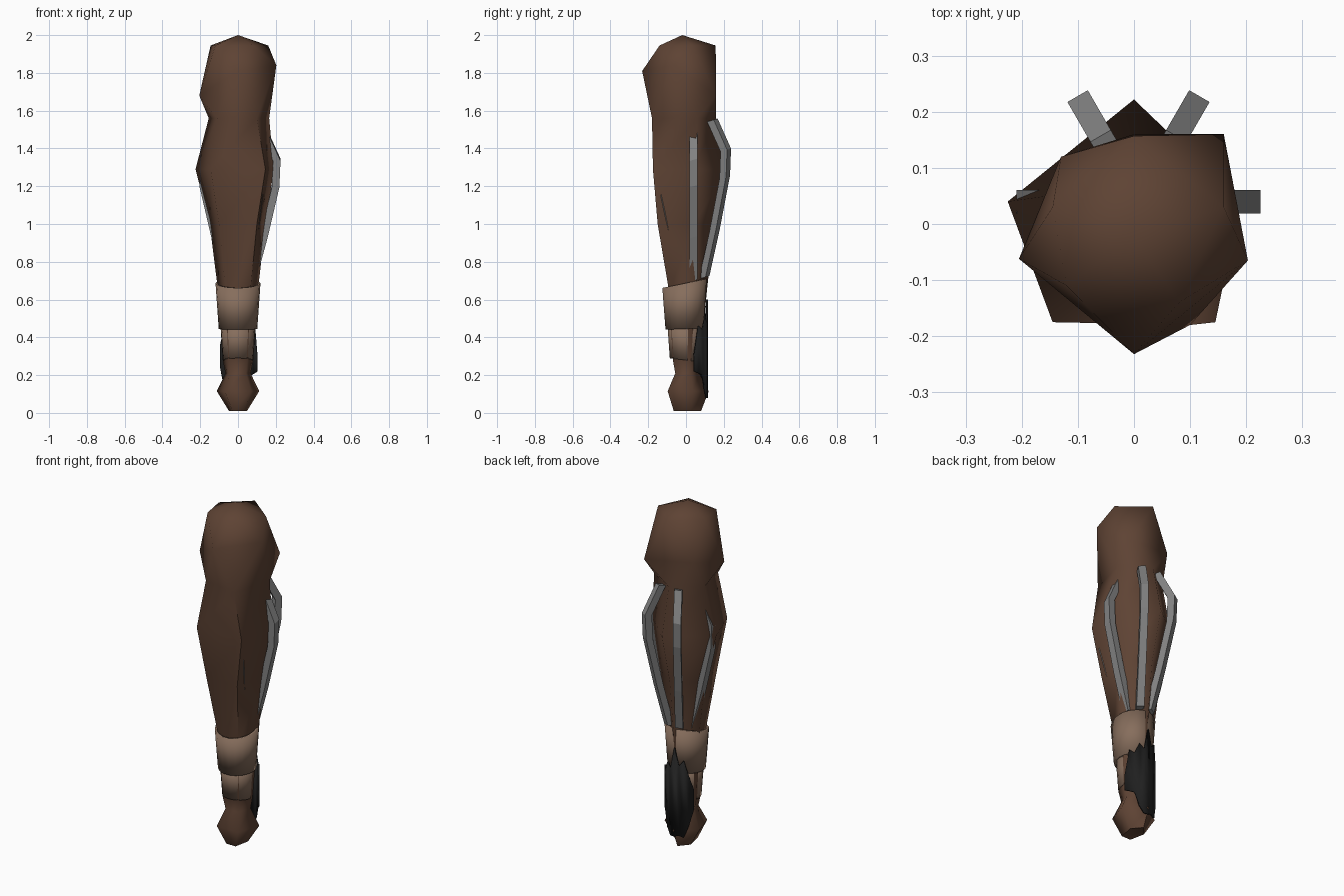
import bpy, bmesh, math
from math import sin, cos, radians

cube = bpy.data.objects.get("Cube")
if cube:
    bpy.data.objects.remove(cube, do_unlink=True)


def material(name, rgb, rough=0.8):
    mat = bpy.data.materials.new(name)
    mat.use_nodes = True
    colour = (*rgb, 1)
    mat.diffuse_color = colour
    shader = mat.node_tree.nodes["Principled BSDF"]
    shader.inputs["Base Color"].default_value = colour
    shader.inputs["Roughness"].default_value = rough
    return mat


wood = material("brown wood", (0.112, 0.056, 0.034))
leather = material("tan leather", (0.24, 0.155, 0.108))
iron = material("grey iron", (0.22, 0.22, 0.22))
black = material("black wrap", (0.014, 0.014, 0.014))


def finish(name, bm, mat, smooth=None):
    bmesh.ops.recalc_face_normals(bm, faces=bm.faces)
    mesh = bpy.data.meshes.new(name)
    bm.to_mesh(mesh)
    bm.free()
    mesh.materials.append(mat)
    obj = bpy.data.objects.new(name, mesh)
    bpy.context.collection.objects.link(obj)
    if smooth:
        bpy.ops.object.select_all(action="DESELECT")
        obj.select_set(True)
        bpy.context.view_layer.objects.active = obj
        bpy.ops.object.shade_smooth_by_angle(angle=radians(smooth))
    return obj


def bridge(bm, upper, lower, flip=False):
    """Join two equal rings with triangles, choosing the diagonal."""
    count = len(upper)
    for i in range(count):
        j = (i + 1) % count
        a, b, c, d = upper[i], upper[j], lower[j], lower[i]
        tris = [(a, c, d), (a, b, c)] if flip else [(a, b, d), (b, c, d)]
        for tri in tris:
            bm.faces.new(tri)


def pentagon(z, rx, ry, cy=0.0):
    angles = [radians(18 + 72 * i) for i in range(5)]
    return [(rx * cos(a), cy + ry * sin(a), z) for a in angles]


def at_height(z, points):
    return [(x, y, z) for x, y in points]


# Club body: roughly hewn five-sided rings from the crown to the pommel
crown = at_height(1.945, [(.16, .03), (0, .157), (-.145, .03), (-.12, -.11), (.08, -.14)])
knots = [(.16, .16, 1.68), (-.13, .12, 1.72), (-.205, -.062, 1.68),
         (0, -.232, 1.81), (.203, -.065, 1.84)]
waist = at_height(1.56, [(.165, .06), (0, .16), (-.155, .05), (-.11, -.14), (.1, -.18)])
belly = at_height(1.29, [(.19, .04), (0, .222), (-.225, .04), (-.145, -.175), (.145, -.175)])
grip = at_height(1.0, [(.145, .04), (0, .15), (-.15, .04), (-.1, -.15), (.1, -.15)])
rings = [crown, knots, waist, belly, grip,
         pentagon(.64, .11, .11), pentagon(.28, .085, .08, -.005),
         pentagon(.21, .07, .07), pentagon(.115, .118, .12), pentagon(.01, .05, .08)]

bm = bmesh.new()
loops = [[bm.verts.new(p) for p in ring] for ring in rings]
for k in range(len(loops) - 1):
    bridge(bm, loops[k], loops[k + 1], flip=(k == 1))
for loop, tip in ((loops[0], (0, -.02, 2.0)), (loops[-1], (0, 0, .03))):
    centre = bm.verts.new(tip)
    for i in range(5):
        bm.faces.new((loop[i], loop[(i + 1) % 5], centre))
finish("club_body", bm, wood, 75)


# Leather cuffs: tapered sleeves with slanted rims
def cuff(name, top, bottom, sides=18):
    """Each rim is (height, radius, slope along y)."""
    bm = bmesh.new()
    loops = []
    for z, r, slope in (top, bottom):
        loop = []
        for i in range(sides):
            a = math.tau * i / sides
            y = r * sin(a)
            loop.append(bm.verts.new((r * cos(a), y - .008, z + slope * y)))
        loops.append(loop)
    bridge(bm, *loops)
    obj = finish(name, bm, leather, 40)
    shell = obj.modifiers.new("thickness", "SOLIDIFY")
    shell.thickness = 0.012
    shell.offset = -1
    return obj


cuff("upper_cuff", (.685, .119, .2), (.445, .102, .04))
cuff("lower_cuff", (.47, .092, 0), (.28, .079, -.12))


# Iron straps: bowed bars set around the belly in a tilted ring
def strap(index):
    a = radians(60 * index)
    bm = bmesh.new()
    previous = None
    for z, r in ((1.52, .135), (1.34, .217), (1.2, .211), (.93, .148), (.7, .085)):
        section = []
        for depth, side in ((0, -1), (0, 1), (.04, 1), (.04, -1)):
            radius, offset = r - depth, side * .021
            x = .008 + radius * cos(a) - offset * sin(a)
            y = .04 + radius * sin(a) + offset * cos(a)
            section.append(bm.verts.new((x, y, z + .3 * (y - .04))))
        if previous:
            for i in range(4):
                j = (i + 1) % 4
                bm.faces.new((previous[i], previous[j], section[j], section[i]))
        else:
            bm.faces.new(section)
        previous = section
    bm.faces.new(previous)
    finish("iron_strap_%d" % (index + 1), bm, iron)


for index in range(6):
    strap(index)


# Torn black wrap: a curved sheet down the back with ragged ends
bm = bmesh.new()
tops = [.3, .46, .44, .5, .47, .6, .5, .53, .44, .36]
bottoms = [.22, .21, .2, .12, .08, .08, .09, .08, .15, .24]
columns = []
for i, (top, bottom) in enumerate(zip(tops, bottoms)):
    a = radians(22 + 14 * i)
    column = []
    for z in (top, bottom):
        column.append(bm.verts.new((.112 * cos(a), .116 * sin(a), z)))
    columns.append(column)
for left, right in zip(columns, columns[1:]):
    bm.faces.new((left[0], left[1], right[1], right[0]))
wrap = finish("torn_wrap", bm, black, 40)
shell = wrap.modifiers.new("thickness", "SOLIDIFY")
shell.thickness = 0.01
